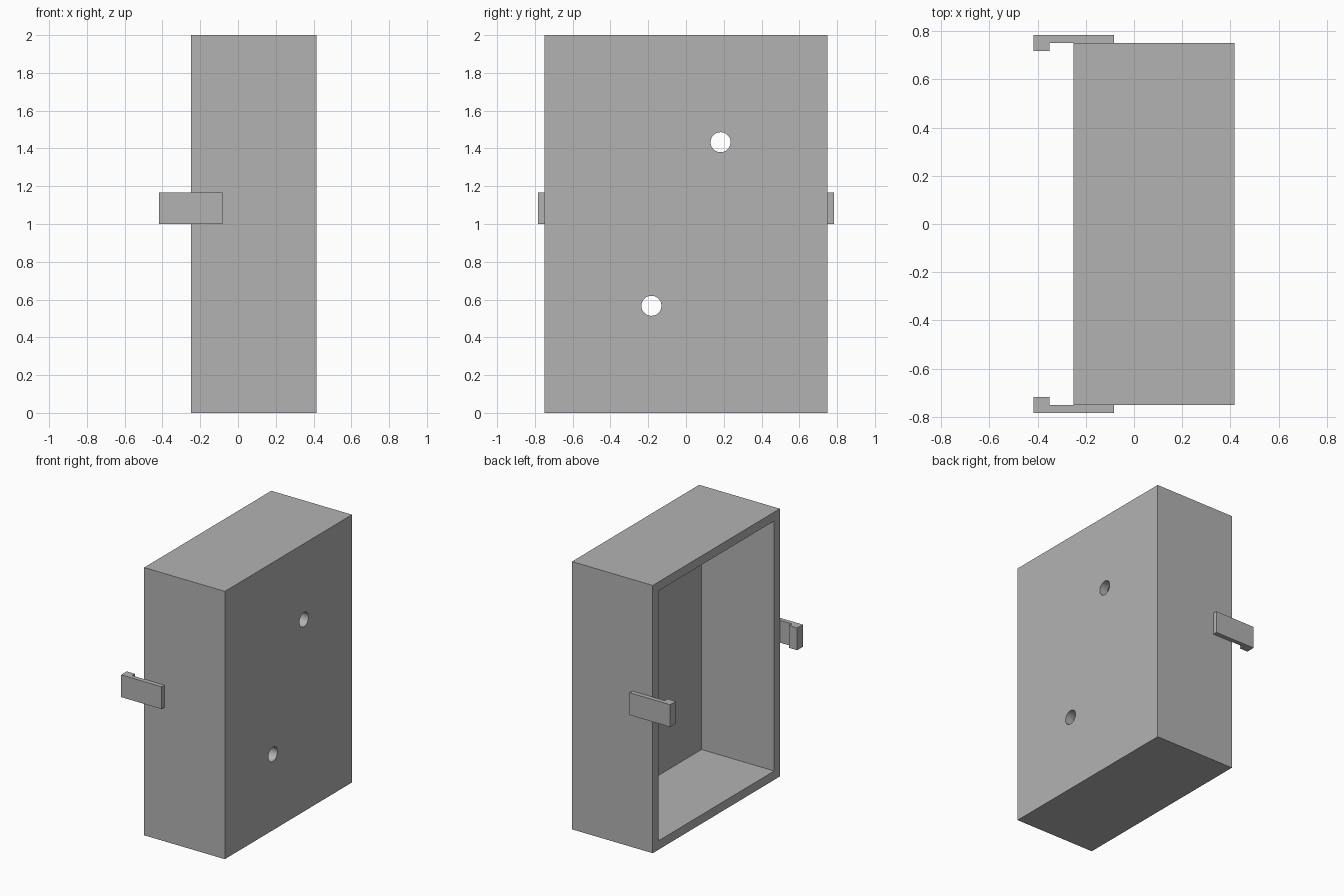
import bpy, bmesh
from math import radians
from mathutils import Matrix

cube = bpy.data.objects.get("Cube")
if cube:
    bpy.data.objects.remove(cube, do_unlink=True)

grey = bpy.data.materials.new("plain grey")
grey.use_nodes = True
grey.diffuse_color = (0.45, 0.45, 0.45, 1)
grey.node_tree.nodes["Principled BSDF"].inputs["Base Color"].default_value = (0.45, 0.45, 0.45, 1)

WALL = 1 / 15
BACK, RIM = 5 / 12, -0.25
HALF_Y, HEIGHT = 0.75, 2.0


def make_object(name, bm):
    bmesh.ops.recalc_face_normals(bm, faces=bm.faces)
    mesh = bpy.data.meshes.new(name)
    bm.to_mesh(mesh)
    bm.free()
    mesh.materials.append(grey)
    obj = bpy.data.objects.new(name, mesh)
    bpy.context.collection.objects.link(obj)
    return obj


# Box shell, hollowed through its open side
bm = bmesh.new()
size = Matrix.Diagonal((BACK - RIM, 2 * HALF_Y, HEIGHT, 1))
centre = Matrix.Translation(((BACK + RIM) / 2, 0, HEIGHT / 2))
bmesh.ops.create_cube(bm, size=1, matrix=centre @ size)
mouth = min(bm.faces, key=lambda f: f.calc_center_median().x)
bmesh.ops.inset_region(bm, faces=[mouth], thickness=WALL, use_even_offset=True)
floor = bmesh.ops.extrude_discrete_faces(bm, faces=[mouth])["faces"][0]
bmesh.ops.translate(bm, verts=floor.verts, vec=(BACK - RIM - WALL, 0, 0))
box = make_object("box_shell", bm)

# Two round screw holes, diagonally opposite about the panel centre
bm = bmesh.new()
for side in (-1, 1):
    place = Matrix.Translation((BACK, side * 0.183, 1 + side * 0.433))
    bmesh.ops.create_cone(bm, cap_ends=True, segments=48, radius1=0.053, radius2=0.053,
                          depth=0.3, matrix=place @ Matrix.Rotation(radians(90), 4, "Y"))
cutter = make_object("hole_cutter", bm)
cutter.hide_render = True
cutter.hide_set(True)
cut = box.modifiers.new("screw_holes", "BOOLEAN")
cut.object = cutter
cut.solver = "EXACT"
bpy.context.view_layer.objects.active = box
box.select_set(True)
bpy.ops.object.modifier_apply(modifier=cut.name)
bpy.data.objects.remove(cutter, do_unlink=True)
bpy.ops.object.shade_smooth_by_angle(angle=radians(30))

# Hooked clips on the two side walls
hook = [(-0.083, 0.75), (-0.083, 0.783), (-0.417, 0.783),
        (-0.417, 0.717), (-0.35, 0.717), (-0.35, 0.75)]
for name, side in (("front_clip", -1), ("back_clip", 1)):
    bm = bmesh.new()
    base = bm.faces.new([bm.verts.new((x, side * y, 1.0)) for x, y in hook])
    top = bmesh.ops.extrude_face_region(bm, geom=[base])["geom"]
    bmesh.ops.translate(bm, vec=(0, 0, 1 / 6),
                        verts=[v for v in top if isinstance(v, bmesh.types.BMVert)])
    make_object(name, bm)
